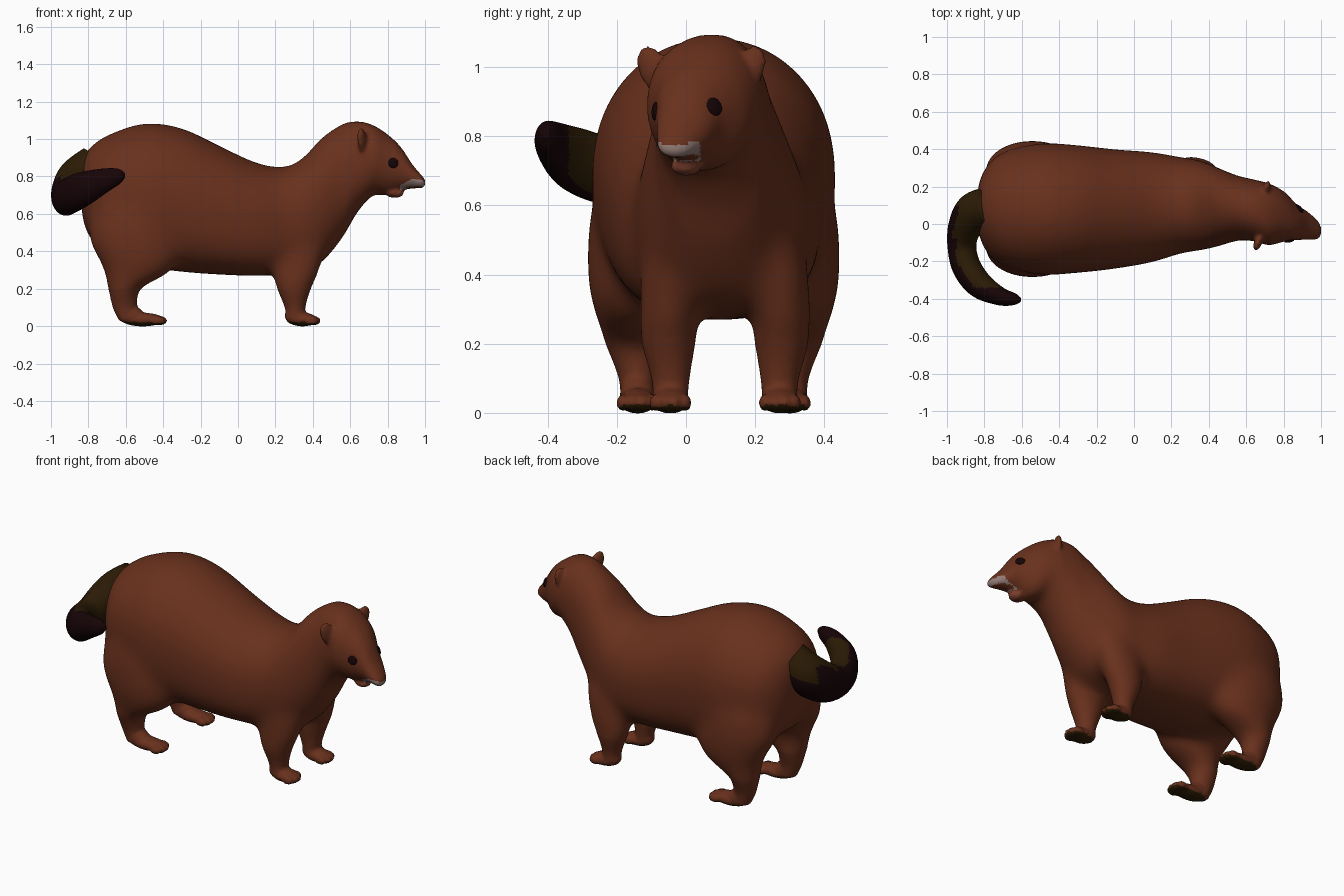
import bpy, bmesh, math
from mathutils import Vector, Matrix
from mathutils.bvhtree import BVHTree

if "Cube" in bpy.data.objects:
    bpy.data.objects.remove(bpy.data.objects["Cube"])


def material(name, rgb):
    m = bpy.data.materials.new(name)
    m.diffuse_color = (*rgb, 1)
    m.use_nodes = True
    m.node_tree.nodes["Principled BSDF"].inputs["Base Color"].default_value = m.diffuse_color
    return m


FUR = material("russet fur", (0.14, 0.030, 0.012))
DARK = material("dark maroon", (0.008, 0.0012, 0.002))
OLIVE = material("dark olive", (0.024, 0.011, 0.0015))
GREY = material("muzzle grey", (0.29, 0.20, 0.18))
LIP = material("lip brown", (0.20, 0.05, 0.025))


def smooth_rows(rows, n=6):
    """Catmull-Rom interpolation of section rows."""
    out = []
    for i in range(len(rows) - 1):
        p = [rows[max(0, min(len(rows) - 1, i + k))] for k in (-1, 0, 1, 2)]
        for s in range(n):
            t = s / n
            out.append([0.5 * (2 * b + (c - a) * t + (2 * a - 5 * b + 4 * c - d) * t * t
                               + (3 * b - a - 3 * c + d) * t ** 3) for a, b, c, d in zip(*p)])
    return out + [list(rows[-1])]


def loft(bm, rings):
    """Skin rings given as (centre, axis a, axis b, upper and lower squareness) and cap the ends."""
    n = 36
    loops = []
    for c, a, b, up, low in rings:
        loop = []
        for k in range(n):
            u, v = math.cos(2 * math.pi * k / n), math.sin(2 * math.pi * k / n)
            e = 2 / (up if v >= 0 else low)
            loop.append(bm.verts.new(c + a * math.copysign(abs(u) ** e, u) + b * math.copysign(abs(v) ** e, v)))
        loops.append(loop)
    for r, s in zip(loops, loops[1:]):
        for k in range(n):
            bm.faces.new((r[k], r[(k + 1) % n], s[(k + 1) % n], s[k]))
    bm.faces.new(loops[0][::-1])
    bm.faces.new(loops[-1])


def ball(bm, centre, radii, yaw=0.0, roll=0.0):
    m = (Matrix.Translation(centre) @ Matrix.Rotation(yaw, 4, 'Z') @ Matrix.Rotation(roll, 4, 'X')
         @ Matrix.Diagonal((*radii, 1)))
    bmesh.ops.create_uvsphere(bm, u_segments=20, v_segments=14, radius=1, matrix=m)


def make(name, bm, mats):
    bmesh.ops.recalc_face_normals(bm, faces=bm.faces)
    me = bpy.data.meshes.new(name)
    bm.to_mesh(me)
    bm.free()
    for m in mats:
        me.materials.append(m)
    return link(name, me)


def link(name, me):
    me.shade_smooth()
    ob = bpy.data.objects.new(name, me)
    bpy.context.collection.objects.link(ob)
    return ob


def bake(ob):
    """Return the mesh with modifiers applied and remove the source object."""
    me = bpy.data.meshes.new_from_object(ob.evaluated_get(bpy.context.evaluated_depsgraph_get()))
    bpy.data.objects.remove(ob)
    return me


X, Y, Z = Vector((1, 0, 0)), Vector((0, 1, 0)), Vector((0, 0, 1))
bm = bmesh.new()

# Trunk, neck and head: x, centre y, half width, top z, bottom z
trunk = [(-0.84, .08, .07, .86, .66), (-0.828, .08, .15, .915, .56), (-0.785, .08, .235, .965, .46),
         (-0.7, .08, .305, 1.022, .40), (-0.5, .08, .352, 1.087, .32), (-0.3, .08, .342, 1.06, .29),
         (-0.1, .08, .32, .967, .275), (0.1, .09, .295, .875, .268), (0.25, .10, .258, .852, .275),
         (0.35, .10, .243, .905, .295), (0.45, .09, .212, 1.015, .34), (0.55, .085, .175, 1.078, .46),
         (0.64, .073, .165, 1.094, .61), (0.72, .052, .165, 1.075, .695), (0.80, .040, .135, 1.025, .70),
         (0.87, .010, .096, .958, .725), (0.93, -.010, .075, .868, .735), (0.97, -.027, .057, .82, .737),
         (0.99, -.034, .042, .797, .74), (1.0, -.038, .022, .783, .75)]
rings = []
for x, y, w, t, b in smooth_rows(trunk):
    low = 2.7 if x < .4 else max(2.0, 2.7 - (x - .4) * 3)
    rings.append((Vector((x, y, (t + b) / 2)), Y * w, Z * (t - b) / 2, 2.25 if .55 < x < .85 else 2.05, low))
loft(bm, rings)

# Lower jaw and ears
ball(bm, (.838, .0, .712), (.05, .045, .027), -.3)
ball(bm, (.665, -.094, .992), (.022, .045, .074), -.35, .42)
ball(bm, (.705, .182, .992), (.022, .045, .074), -.3, -.42)

# Legs: z, centre x, half length, y, half width, mirrored over each pair's own plane
hind = [(.82, -.56, .13, -.06, .07), (.7, -.56, .20, -.09, .14), (.58, -.555, .24, -.108, .168),
        (.45, -.545, .25, -.13, .157), (.35, -.53, .215, -.146, .135), (.28, -.545, .17, -.15, .112),
        (.2, -.605, .088, -.145, .088), (.1, -.605, .065, -.14, .055), (.025, -.58, .055, -.14, .05)]
fore = [(.62, .37, .10, .03, .06), (.45, .335, .14, -.02, .10), (.3, .31, .13, -.045, .09),
        (.2, .30, .09, -.05, .077), (.1, .305, .056, -.045, .056), (.025, .31, .05, -.045, .05)]
for rows, plane, paw_x, paw_len in ((hind, .08, -.51, .115), (fore, .113, .345, .08)):
    for side in (1, -1):
        my = lambda y: plane + side * (y - plane)
        loft(bm, [(Vector((x, my(y), z)), X * rx, Y * ry, 2, 2) for z, x, rx, y, ry in smooth_rows(rows)])
        py = my(rows[-1][3])
        ball(bm, (paw_x, py, .035), (paw_len, .057, .037))
        ball(bm, (paw_x - paw_len * .45, py, .055), (.06, .052, .05))
        for k in range(4):
            dy = (k - 1.5) * .029
            ball(bm, (paw_x + paw_len - .012 - abs(dy) * .5, py + dy, .029), (.038, .018, .026))

# Fuse everything into one smooth skin
raw = make("body_raw", bm, [FUR])
rem = raw.modifiers.new("fuse", 'REMESH')
rem.mode = 'VOXEL'
rem.voxel_size = 0.01
sm = raw.modifiers.new("soften", 'SMOOTH')
sm.factor = 0.5
sm.iterations = 6
fused = link("body_fused", bake(raw))

# Blend shoulders and thighs into the trunk with a stronger local smoothing
group = fused.vertex_groups.new(name="blend")
for v in fused.data.vertices:
    w = min(1, max(0, (v.co.z - .2) / .12)) * min(1, max(0, (.58 - v.co.x) / .1))
    if w > 0:
        group.add([v.index], w, 'REPLACE')
blend = fused.modifiers.new("blend", 'SMOOTH')
blend.vertex_group = "blend"
blend.factor = 0.5
blend.iterations = 170
me = bake(fused)
me.materials.clear()
for m in (FUR, OLIVE, GREY, LIP):
    me.materials.append(m)
body = link("body", me)

# Soles, muzzle and lower lip colours by position
for p in me.polygons:
    c, n = p.center, p.normal
    p.material_index = 0
    if c.z < .022 and n.z < -.4:
        p.material_index = 1
    elif (c.x > .862 and c.y < .04 and n.z > -.85
          and .728 < c.z < .748 + .038 * math.sin(min(1, (c.x - .862) / .145) * math.pi * .8)):
        p.material_index = 2
    elif c.x > .85 and .6 < c.z < .725:
        p.material_index = 3

# Eyes: thin discs laid on the head surface
tree = BVHTree.FromPolygons([v.co for v in me.vertices], [p.vertices[:] for p in me.polygons])
bm = bmesh.new()
for guess in ((.83, -.09, .872), (.885, .082, .885)):
    loc, nrm, _, _ = tree.find_nearest(Vector(guess))
    m = Matrix.Translation(loc) @ nrm.to_track_quat('Z', 'Y').to_matrix().to_4x4() @ Matrix.Diagonal((.027, .027, .009, 1))
    bmesh.ops.create_uvsphere(bm, u_segments=20, v_segments=12, radius=1, matrix=m)
make("eyes", bm, [DARK])

# Curled tail: x, y, z, horizontal radius, vertical radius
path = smooth_rows([(-.76, .09, .85, .11, .12), (-.85, .06, .785, .11, .12), (-.905, -.02, .72, .09, .115),
                    (-.92, -.12, .69, .077, .10), (-.895, -.23, .70, .077, .098), (-.825, -.325, .735, .072, .092),
                    (-.72, -.385, .778, .05, .066), (-.64, -.402, .802, .032, .042), (-.605, -.405, .808, .01, .014)], 12)
rings = []
for i, (x, y, z, h, v) in enumerate(path):
    t = Vector(path[min(i + 1, len(path) - 1)][:3]) - Vector(path[max(i - 1, 0)][:3])
    side = t.cross(Z).normalized()
    rings.append((Vector((x, y, z)), side * h, side.cross(t).normalized() * v, 2, 2))
bm = bmesh.new()
loft(bm, rings)
tail = make("tail", bm, [DARK, OLIVE])
for p in tail.data.polygons:
    c, n = p.center, p.normal
    # Olive on the top of the root, turning to the inside of the curl
    if c.y > -.08:
        olive = n.z > -.05 and (n.x > -.8 or c.y > .1) or n.x > .2
    else:
        olive = n.dot(Vector((.75, .15, .6))) > .1 and c.y > -.34
    p.material_index = 1 if olive else 0
